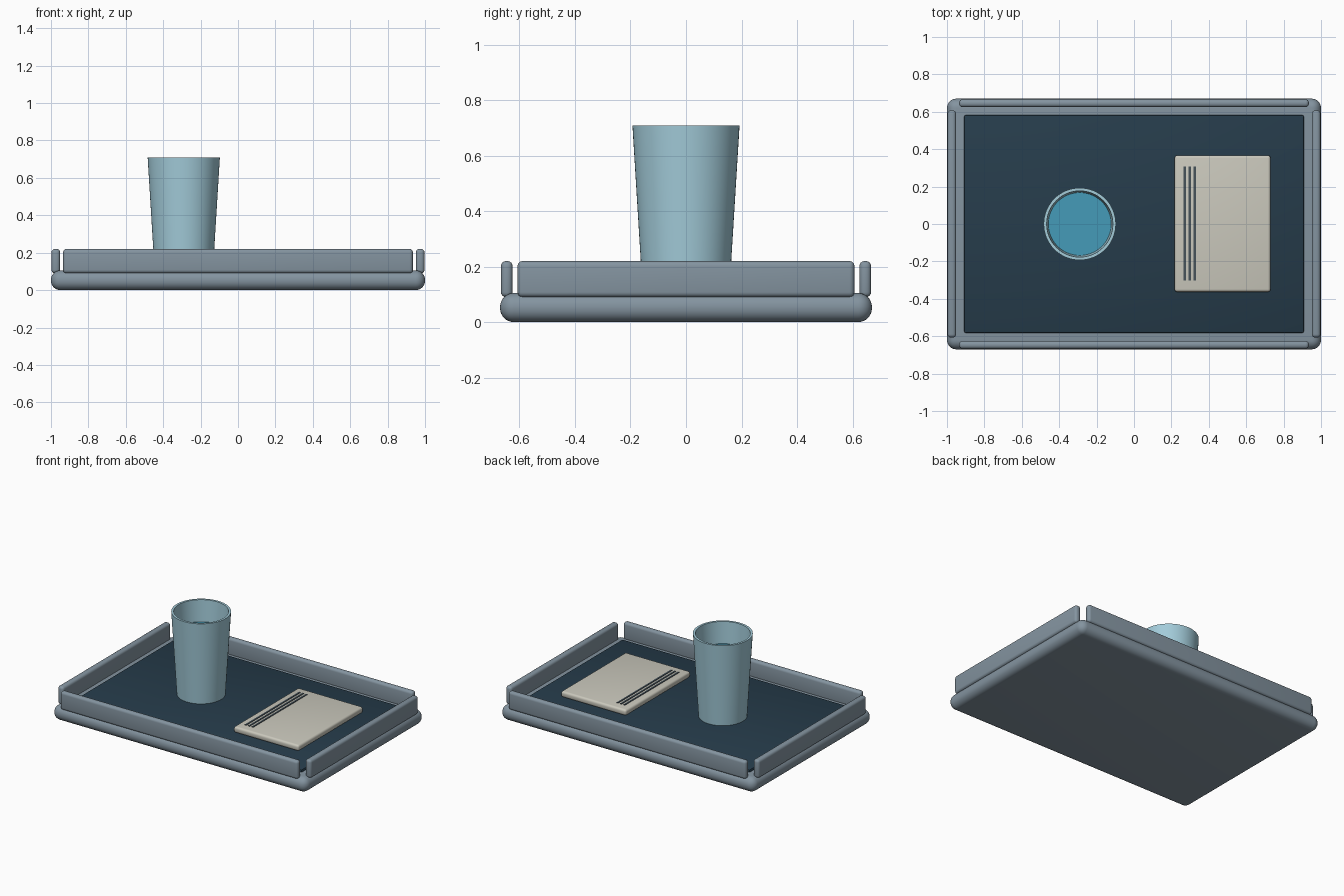
import bpy, bmesh, math

if "Cube" in bpy.data.objects:
    bpy.data.objects.remove(bpy.data.objects["Cube"])


def material(name, hex_rgb):
    srgb = [int(hex_rgb[i:i + 2], 16) / 255 for i in (0, 2, 4)]
    m = bpy.data.materials.new(name)
    m.diffuse_color = [((c + 0.055) / 1.055) ** 2.4 for c in srgb] + [1]
    m.use_nodes = True
    m.node_tree.nodes["Principled BSDF"].inputs["Base Color"].default_value = m.diffuse_color
    return m


tray_mat = material("slate_grey", "8494A0")
liner_mat = material("dark_navy", "263C4B")
cup_mat = material("pale_blue", "A3CCDA")
water_mat = material("water_blue", "459BB8")
paper_mat = material("cream", "CBC9BD")
ink_mat = material("ink", "46525A")


def finish(name, bm, mat):
    bmesh.ops.recalc_face_normals(bm, faces=bm.faces)
    mesh = bpy.data.meshes.new(name)
    bm.to_mesh(mesh)
    bm.free()
    ob = bpy.data.objects.new(name, mesh)
    bpy.context.collection.objects.link(ob)
    mesh.materials.append(mat)
    bpy.ops.object.select_all(action='DESELECT')
    bpy.context.view_layer.objects.active = ob
    ob.select_set(True)
    bpy.ops.object.shade_smooth_by_angle(angle=math.radians(35))
    return ob


def box(name, lo, hi, mat, bevel=0.0, segments=4):
    bm = bmesh.new()
    bmesh.ops.create_cube(bm, size=1)
    for v in bm.verts:
        v.co = [(a + b) / 2 + c * (b - a) for a, b, c in zip(lo, hi, v.co)]
    if bevel:
        bmesh.ops.bevel(bm, geom=bm.edges[:], offset=bevel, segments=segments,
                        profile=0.5, affect='EDGES')
    return finish(name, bm, mat)


def lathe(name, profile, centre, mat, steps=64):
    bm = bmesh.new()
    verts = [bm.verts.new((r, 0, z)) for r, z in profile]
    edges = [bm.edges.new(p) for p in zip(verts, verts[1:])]
    bmesh.ops.spin(bm, geom=verts + edges, cent=(0, 0, 0), axis=(0, 0, 1),
                   angle=math.tau, steps=steps)
    bmesh.ops.remove_doubles(bm, verts=bm.verts, dist=1e-5)
    ob = finish(name, bm, mat)
    ob.location = centre
    return ob


# Tray base with full-round edge, and its inset liner
box("tray_base", (-1, -0.67, 0), (1, 0.67, 0.105), tray_mat, 0.05, 8)
box("tray_liner", (-0.908, -0.582, 0.09), (0.908, 0.582, 0.122), liner_mat, 0.008, 2)

# Four separate rails, open at the corners
for side, word in ((-1, "front"), (1, "back")):
    y = 0.646 * side
    box(word + "_rail", (-0.935, y - 0.021, 0.09), (0.935, y + 0.021, 0.22),
        tray_mat, 0.018)
for side, word in ((-1, "left"), (1, "right")):
    x = 0.974 * side
    box(word + "_rail", (x - 0.023, -0.607, 0.09), (x + 0.023, 0.607, 0.22),
        tray_mat, 0.018)

# Tapered hollow cup and the drink inside
lathe("cup", [(0, 0.122), (0.157, 0.122), (0.193, 0.708), (0.177, 0.708),
              (0.145, 0.15), (0, 0.15)], (-0.29, 0, 0), cup_mat)
lathe("drink", [(0, 0.535), (0.167, 0.535), (0.168, 0.555), (0, 0.555)],
      (-0.29, 0, 0), water_mat)

# Notebook with three printed stripes
box("notebook", (0.217, -0.363, 0.12), (0.73, 0.367, 0.163), paper_mat, 0.015)
for i in range(3):
    x = 0.271 + 0.027 * i
    box(f"notebook_stripe_{i + 1}", (x - 0.006, -0.303, 0.158),
        (x + 0.006, 0.308, 0.167), ink_mat)
